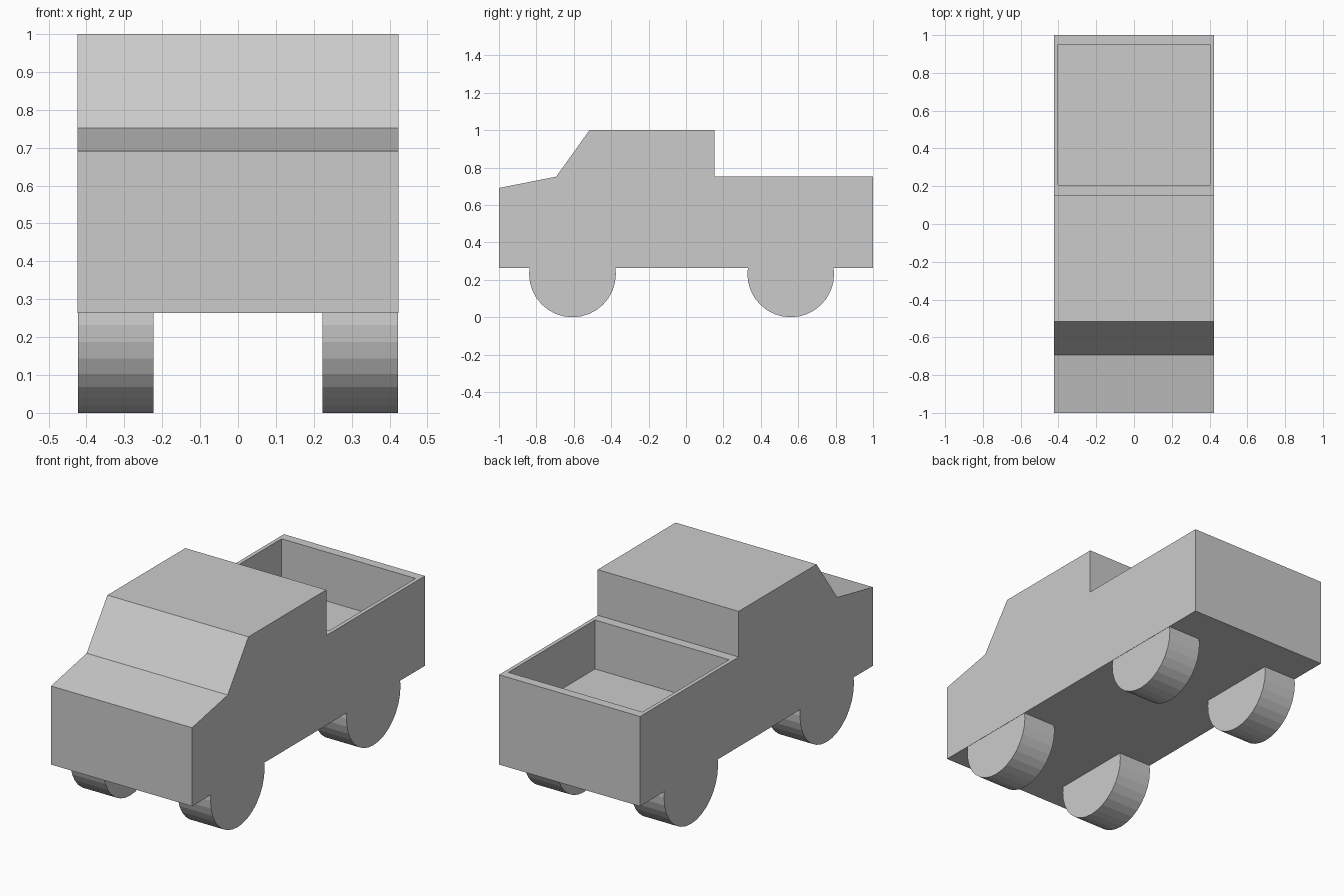
import bpy, bmesh, math
from mathutils import Matrix

if "Cube" in bpy.data.objects:
    bpy.data.objects.remove(bpy.data.objects["Cube"])

HALF_W = 0.424


def finish(name, bm):
    bmesh.ops.recalc_face_normals(bm, faces=bm.faces[:])
    mesh = bpy.data.meshes.new(name)
    bm.to_mesh(mesh)
    bm.free()
    obj = bpy.data.objects.new(name, mesh)
    bpy.context.collection.objects.link(obj)
    return obj


# Body: side profile (y, z) extruded across the width
profile = [(-1, 0.264), (1, 0.264), (1, 0.752), (0.153, 0.752), (0.153, 1),
           (-0.516, 1), (-0.694, 0.752), (-1, 0.691)]
bm = bmesh.new()
side = bm.faces.new([bm.verts.new((-HALF_W, y, z)) for y, z in profile])
ext = bmesh.ops.extrude_face_region(bm, geom=[side], use_keep_orig=True)
bmesh.ops.translate(bm, vec=(2 * HALF_W, 0, 0),
                    verts=[g for g in ext["geom"] if isinstance(g, bmesh.types.BMVert)])
bmesh.ops.recalc_face_normals(bm, faces=bm.faces[:])

# Cargo bed: inset the rear deck, set the rim width, then sink the floor
deck = next(f for f in bm.faces
            if f.normal.z > 0.9 and f.calc_center_median().y > 0.5)
bmesh.ops.inset_individual(bm, faces=[deck], thickness=0.03)
for v in deck.verts:
    v.co.y = 0.95 if v.co.y > 0.5 else 0.206
bmesh.ops.inset_individual(bm, faces=[deck], thickness=0)
for v in deck.verts:
    v.co.z = 0.486
finish("truck_body", bm)


# Wheels: 32-sided cylinders lying along x
def wheel(name, x, y, radius=0.232, width=0.2):
    bm = bmesh.new()
    place = Matrix.Translation((x, y, radius)) @ Matrix.Rotation(math.pi / 2, 4, 'Y')
    bmesh.ops.create_cone(bm, cap_ends=True, segments=32, radius1=radius,
                          radius2=radius, depth=width, matrix=place)
    finish(name, bm)


for end, y in (("front", -0.607), ("rear", 0.56)):
    for hand, s in (("left", 1), ("right", -1)):
        wheel(f"{end}_{hand}_wheel", s * 0.3225, y)
